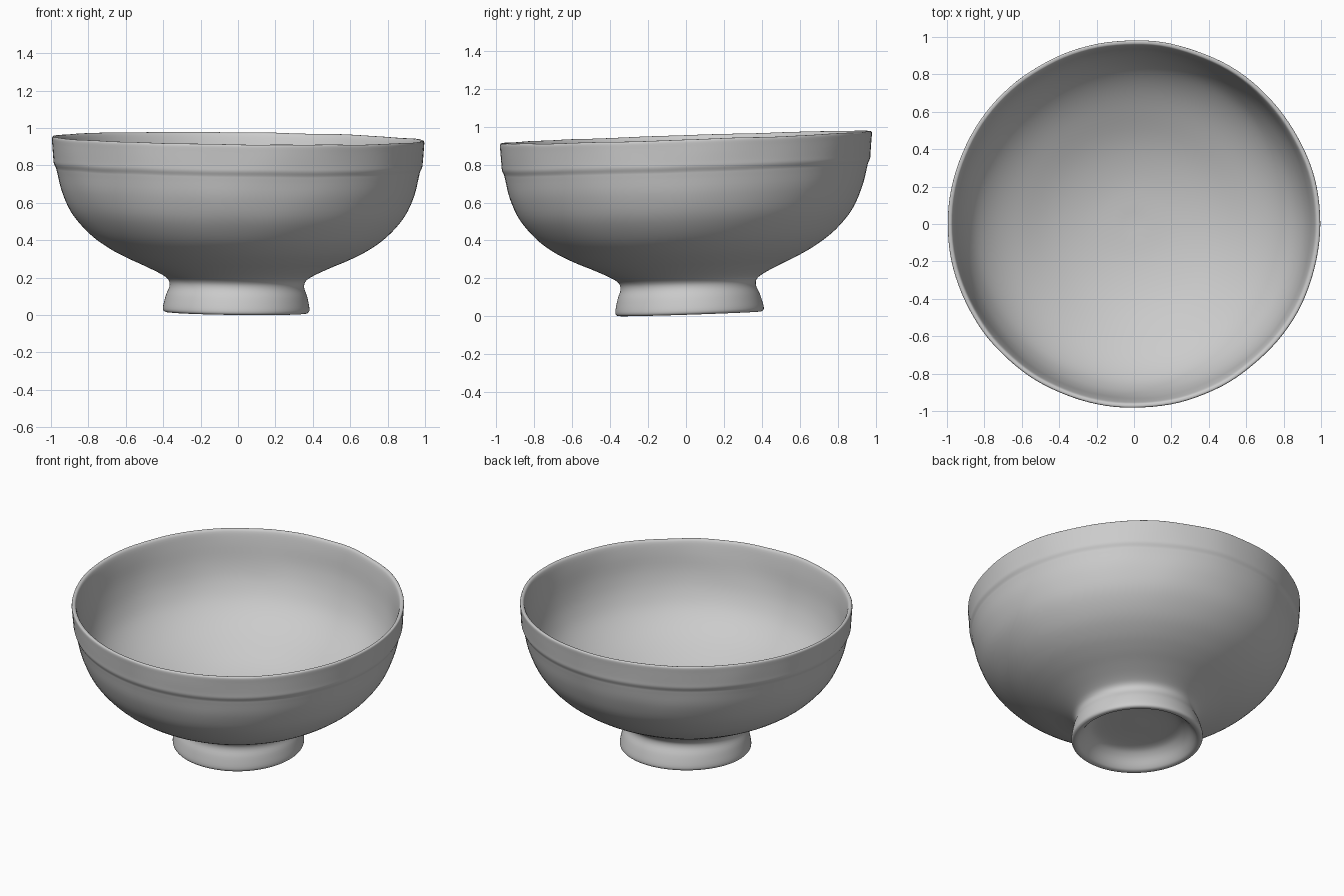
import bpy, bmesh, math
from mathutils import Vector, noise

if "Cube" in bpy.data.objects:
    bpy.data.objects.remove(bpy.data.objects["Cube"])

SEGMENTS = 128
STEPS = 4

# Clay material
clay = bpy.data.materials.new("grey clay")
clay.use_nodes = True
colour = (0.6, 0.6, 0.6, 1)
clay.diffuse_color = colour
clay.node_tree.nodes["Principled BSDF"].inputs["Base Color"].default_value = colour

# Cross-section (radius, height): foot hollow, foot, outer wall, rim, inside
profile = [
    (0, .12), (.15, .12), (.25, .11), (.3, .08), (.34, .03), (.36, .014),
    (.383, .014), (.392, .035), (.378, .1), (.36, .15), (.368, .185),
    (.41, .215), (.5, .258), (.6, .302), (.7, .355), (.8, .43), (.89, .535),
    (.943, .65), (.968, .75), (.974, .775), (.985, .80), (.988, .83),
    (.994, .9), (.996, .936), (.985, .943), (.97, .93), (.955, .86),
    (.935, .74), (.9, .63), (.84, .53), (.74, .44), (.6, .36), (.42, .285),
    (.22, .24), (0, .225),
]


def smooth_path(points, steps):
    """Curve passing through every profile point."""
    pts = [Vector(p) for p in points]
    pts = [2 * pts[0] - pts[1]] + pts + [2 * pts[-1] - pts[-2]]
    path = []
    for a, b, c, d in zip(pts, pts[1:], pts[2:], pts[3:]):
        for i in range(steps):
            t = i / steps
            path.append(b + (c - a) * t / 2 + (a - b * 2.5 + c * 2 - d / 2) * t**2
                        + ((b - c) * 1.5 + (d - a) / 2) * t**3)
    return path + [pts[-2]]


def hand_thrown(co):
    """Lean the bowl, shift its foot and add slight unevenness."""
    x, y, z = co
    low = max(0, 1 - z / .35)
    uneven = .004 * noise.noise(Vector((x * 4, y * 4, z * 5)))
    grow = 1 + uneven
    return Vector((x * grow - .01 * low,
                   y * grow * (.986 + .014 * low) + .02 * low,
                   z + .033 * y - .012 * x + uneven * z))


# Bowl turned around the vertical axis
bm = bmesh.new()
verts = [bm.verts.new((max(p.x, 0), 0, p.y)) for p in smooth_path(profile, STEPS)]
edges = [bm.edges.new(pair) for pair in zip(verts, verts[1:])]
bmesh.ops.spin(bm, geom=verts + edges, axis=(0, 0, 1), cent=(0, 0, 0),
               steps=SEGMENTS, angle=math.tau)
bmesh.ops.remove_doubles(bm, verts=bm.verts, dist=.0005)
for v in bm.verts:
    v.co = hand_thrown(v.co)
lowest = min(v.co.z for v in bm.verts)
bmesh.ops.translate(bm, verts=bm.verts, vec=(0, 0, -lowest))
bmesh.ops.recalc_face_normals(bm, faces=bm.faces)

mesh = bpy.data.meshes.new("bowl")
bm.to_mesh(mesh)
bm.free()
mesh.materials.append(clay)
bowl = bpy.data.objects.new("bowl", mesh)
bpy.context.collection.objects.link(bowl)
mesh.shade_smooth()
